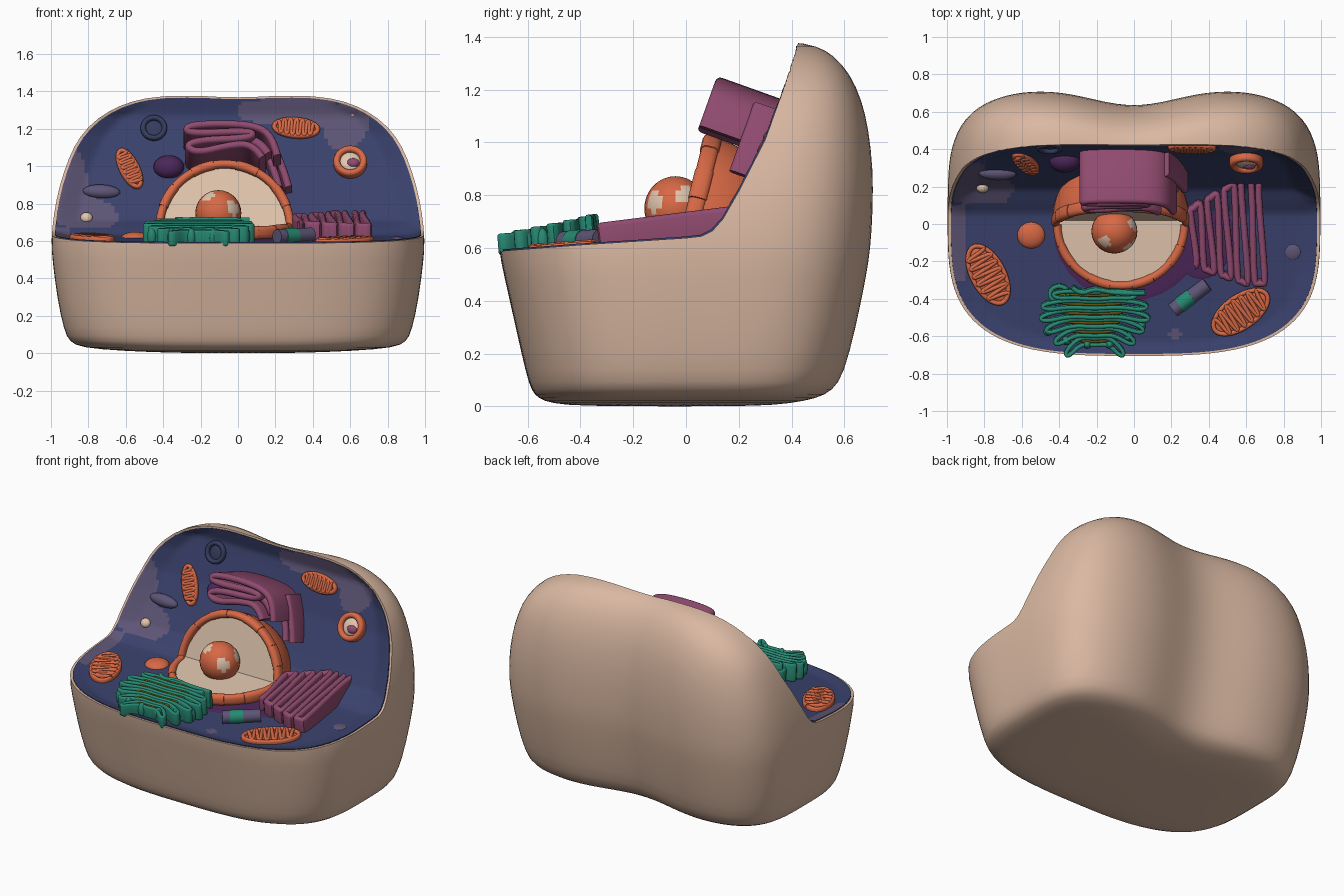
import bpy, bmesh, math, random
from mathutils import Matrix, Vector

if "Cube" in bpy.data.objects:
    bpy.data.objects.remove(bpy.data.objects["Cube"])
random.seed(4)

def material(name, *rgb):
    m = bpy.data.materials.new(name)
    m.use_nodes = True
    m.diffuse_color = (*rgb, 1)
    m.node_tree.nodes["Principled BSDF"].inputs["Base Color"].default_value = (*rgb, 1)
    return m

BEIGE, CREAM = material("beige_skin", .70, .48, .36), material("cream", .75, .56, .42)
NAVY, SLATE = material("navy", .042, .053, .15), material("slate", .035, .045, .11)
LAVENDER, PLUM = material("grey_lavender", .11, .09, .18), material("plum", .07, .02, .10)
ORANGE, MAUVE = material("orange", .68, .14, .06), material("mauve", .28, .07, .16)
GREEN, OLIVE = material("green", .02, .25, .17), material("olive", .16, .10, .005)

def add(name, mesh, *mats):
    if isinstance(mesh, bmesh.types.BMesh):
        bm, mesh = mesh, bpy.data.meshes.new(name)
        bm.to_mesh(mesh)
        bm.free()
    mesh.materials.clear()
    for m in mats:
        mesh.materials.append(m)
    ob = bpy.data.objects.new(name, mesh)
    bpy.context.collection.objects.link(ob)
    bpy.ops.object.select_all(action='DESELECT')
    ob.select_set(True)
    bpy.context.view_layer.objects.active = ob
    bpy.ops.object.shade_smooth_by_angle(angle=math.radians(45))
    return ob

def evaluated(ob):
    return bpy.data.meshes.new_from_object(ob.evaluated_get(bpy.context.evaluated_depsgraph_get()))

# Body shell: rings of (z, half width, middle y, front y, back y)
RINGS = [(0, .3, 0, -.40, .35), (.012, .62, 0, -.51, .44), (.03, .84, 0, -.56, .52), (.06, .90, 0, -.585, .58),
         (.12, .93, 0, -.605, .62), (.3, .968, 0, -.645, .665), (.5, .992, 0, -.69, .705),
         (.6, 1, 0, -.712, .72), (.75, .985, .05, -.71, .729), (.9, .955, .1, -.7, .73),
         (1.05, .905, .15, -.65, .715), (1.16, .85, .2, -.6, .69), (1.26, .755, .24, -.5, .65),
         (1.33, .63, .26, -.4, .595), (1.365, .51, .27, -.3, .545), (1.385, .36, .28, -.2, .46)]
# Cut profile (y, z) along the rim: low shelf in front, steep wall behind
CUT = [(-1, .575), (-.71, .588), (-.4, .612), (0, .638), (.06, .645), (.1, .665), (.14, .71),
       (.2, .815), (.3, 1.01), (.368, 1.2), (.425, 1.38), (.45, 1.5)]

def clamp(v):
    return max(0, min(1, v))

def recess(x, y, z):
    """How far wall and shelf are hollowed behind their rim."""
    for p, q in zip(RINGS, RINGS[1:]):
        if p[0] <= z <= q[0]:
            w = p[1] + (q[1] - p[1]) * (z - p[0]) / (q[0] - p[0])
            wall = clamp((w - .02 - abs(x)) / .12) * clamp((1.365 - z) / .1) * clamp((z - .645) / .06)
            inset = 1 - (abs(x / w) ** 3.2 + abs(y / .7) ** 3.2) ** .31
            return Vector((0, .055 * wall, -.02 * clamp((inset - .02) / .08) * clamp((.665 - z) / .02)))
    return Vector()

def frame(at, up):
    u, x = Vector(up).normalized(), Vector((1, 0, 0))
    return Matrix.Translation(at) @ Matrix((x, u, x.cross(u))).transposed().to_4x4()

def spot(x, y=None, z=None, turn=0, lift=0):
    """Frame lying on the cut surface; local z points out of it."""
    k, val = (0, y) if y is not None else (1, z)
    p, q = next((p, q) for p, q in zip(CUT, CUT[1:]) if p[k] <= val <= q[k])
    p, q = Vector((x, *p)), Vector((x, *q))
    at = p.lerp(q, (val - p[k + 1]) / (q[k + 1] - p[k + 1]))
    return frame(at + recess(*at), q - p) @ Matrix.Translation((0, 0, lift)) @ Matrix.Rotation(math.radians(turn), 4, 'Z')

def ball(name, mat, where, size, at=(0, 0, 0)):
    bm = bmesh.new()
    bmesh.ops.create_uvsphere(bm, u_segments=28, v_segments=16, radius=1)
    bm.transform(where @ Matrix.Translation(at) @ Matrix.Diagonal((*size, 1)))
    return add(name, bm, mat)

def rod(name, mat, where, r, length):
    bm = bmesh.new()
    bmesh.ops.create_cone(bm, cap_ends=True, segments=32, radius1=r, radius2=r, depth=length, matrix=where)
    return add(name, bm, mat)

def ribbon(name, mat, where, pts, height, r, lift=0, cyclic=False):
    """Rounded sheet that follows a path and stands up along local z."""
    cu = bpy.data.curves.new(name, 'CURVE')
    cu.dimensions, cu.twist_mode, cu.use_fill_caps = '3D', 'Z_UP', True
    cu.extrude, cu.bevel_depth, cu.bevel_resolution, cu.resolution_u = height, r, 2, 5
    sp = cu.splines.new('NURBS')
    sp.points.add(len(pts) - 1)
    for p, (x, y) in zip(sp.points, pts):
        p.co = (x, y, lift, 1)
    sp.use_cyclic_u, sp.use_endpoint_u, sp.order_u = cyclic, not cyclic, 3
    tmp = bpy.data.objects.new(name, cu)
    bpy.context.collection.objects.link(tmp)
    me = evaluated(tmp)
    bpy.data.objects.remove(tmp)
    me.transform(where)
    return add(name, me, mat)

def ellipse(a, b, start=0, end=360, n=16):
    angles = [math.radians(start + (end - start) * i / n) for i in range(n)]
    return [(a * math.cos(t), b * math.sin(t)) for t in angles]

def loft(rings):
    bm = bmesh.new()
    rows = [[bm.verts.new(p) for p in ring] for ring in rings]
    for lo, hi in zip(rows, rows[1:]):
        for i in range(len(lo)):
            bm.faces.new((lo[i - 1], lo[i], hi[i], hi[i - 1]))
    bm.faces.new(rows[0])
    bm.faces.new(rows[-1])
    bmesh.ops.recalc_face_normals(bm, faces=bm.faces)
    return bm

def body_ring(z, a, mid, front, back):
    for i in range(72):
        t = math.tau * (i + .5) / 72
        c, s = math.cos(t), math.sin(t)
        n, h = (4.2, back - mid) if s > 0 else (3.2, mid - front)
        r = (abs(c) ** n + abs(s) ** n) ** (-1 / n)
        dent = .095 * math.exp(-(a * c * r / .33) ** 2) * max(0, s * r)
        yield Vector((a * c * r, mid + h * s * r - dent, z))

def cut_body(name, mats, scale, lift, gap):
    line = []
    for p, q in zip(CUT, CUT[1:]):
        p, q = Vector((0, *p)), Vector((0, *q))
        k = max(1, round((q - p).length / .02))
        line += [p.lerp(q, i / k) for i in range(k)]
    line += [Vector((0, .45, 1.5)), Vector((0, .45, 1.8)), Vector((0, -1, 1.8))]
    slices = [[p + Vector((x / 50, 0, 0)) for p in line] for x in range(-60, 61)]
    tool = add("cutter", loft([[p + recess(*p) + gap for p in row] for row in slices]), NAVY)
    tool.hide_render = True
    raw = add("raw", loft([[p * scale + Vector((0, 0, lift)) for p in body_ring(*r)] for r in RINGS]), *mats)
    raw.modifiers.new("smooth", 'SUBSURF').levels = 1
    mod = raw.modifiers.new("cut", 'BOOLEAN')
    mod.operation, mod.object, mod.solver = 'DIFFERENCE', tool, 'EXACT'
    me = evaluated(raw)
    for ob in (raw, tool):
        bpy.data.objects.remove(ob)
    return add(name, me, *mats)

cut_body("outer_skin", [BEIGE], 1, 0, Vector())
filling = cut_body("cell_filling", [NAVY, LAVENDER], .984, .012, Vector((0, -.005, .006)))
# Pale patches on the wall: (x, z, half width, half height)
PATCHES = [(.3, 1.3, .28, .09), (.58, 1.22, .12, .13), (-.9, .93, .09, .2), (-.82, .74, .18, .09)]
for f in filling.data.polygons:
    x, y, z = f.center
    wob = 1 + .2 * math.sin(17 * x + 11 * z)
    wall = y > .1 and any(((x - a) / w) ** 2 + ((z - b) / h) ** 2 < wob for a, b, w, h in PATCHES)
    f.material_index = int(wall or y <= .1 and (math.hypot(x - .22, y + .59) < .035 or x < -.9 and abs(y) < .3))

# Nucleus: cut dome behind, cream floor in front, chunky rim
facing, ground = frame((-.07, .015, .665), (0, .24, .97)), spot(-.07, y=0, lift=.02)
outward = facing.col[2].to_3d()
bm = bmesh.new()
bmesh.ops.create_uvsphere(bm, u_segments=40, v_segments=24, radius=.365, matrix=Matrix.Translation((-.07, .03, .66)))
bmesh.ops.bisect_plane(bm, geom=bm.verts[:] + bm.edges[:] + bm.faces[:], plane_co=facing.translation,
                       plane_no=outward, clear_outer=True)
bmesh.ops.edgeloop_fill(bm, edges=[e for e in bm.edges if e.is_boundary])
bmesh.ops.recalc_face_normals(bm, faces=bm.faces)
for f in add("nucleus_dome", bm, ORANGE, CREAM).data.polygons:
    f.material_index = int(f.normal.dot(outward) > .999 and f.area > .02)
ball("nucleus_shadow", PLUM, spot(-.03, y=-.03), (.41, .39, .012), (0, 0, .004))
rod("nucleus_floor", CREAM, ground @ Matrix.Translation((0, 0, .01)), .335, .06)
for a in range(0, 180, 20):
    thick = .022 + .003 * (a % 40 > 0)
    ribbon("dome_rim", ORANGE, facing, ellipse(.35, .355, a, a + 25, 5), .012, thick)
    ribbon("floor_rim", ORANGE, ground, ellipse(.34, .327, a + 180, a + 205, 5), .012, thick, .025)
# Nucleolus with pale spots chosen by direction
core = ball("nucleolus", ORANGE, Matrix.Translation((-.105, -.04, .75)), (.123, .118, .122))
core.data.materials.append(CREAM)
SPOTS = [Vector(d).normalized() for d in ((-.45, -.5, .7), (.6, -.7, .2), (.8, .3, .4))]
for f in core.data.polygons:
    f.material_index = int(any(f.normal.dot(d) > .95 for d in SPOTS))

# Folded mauve sheets behind the nucleus
back = spot(0, z=1.1)
FOLDS = [(.21, -.15), (.19, -.06), (.12, .015), (-.05, .035), (-.26, .025), (-.28, -.01), (-.2, -.022),
         (0, -.01), (.09, -.02), (.05, -.05), (-.2, -.06), (-.28, -.09), (-.22, -.135), (-.05, -.09),
         (.08, -.08), (.13, -.16)]
ribbon("back_folds", MAUVE, back, FOLDS, .16, .02, .125)
ribbon("back_folds_core", MAUVE, back, [(-.22, -.04), (0, -.03), (.12, -.05), (.16, -.12)], .13, .025, .1)
for dx in (0, .05):
    ribbon("back_folds_tail", MAUVE, back, [(.12 + dx, 0), (.19 + dx, -.14), (.22 + dx, -.27)], .07, .02, .05)
# Folded mauve sheets beside the nucleus
path = []
for i in range(9):
    x, top, low = .325 + .045 * i, .09 + .027 * min(i, 6), -.22 - .015 * min(i, 6)
    ends = [(x - .03, top), (x - .01, top), (x, low), (x + .02, low)]
    path += ends if i % 2 else ends[2:] + ends[:2]
ribbon("side_folds", MAUVE, spot(0, y=0, lift=.02) @ Matrix.Rotation(.06, 4, 'X'), path, .055, .018, .025)
ball("side_folds_base", PLUM, spot(.36, y=-.06), (.18, .24, .012), (0, 0, .004))

# Stacked green sacs with olive cores
stack = spot(-.21, y=-.47, lift=.015)
for i, w in enumerate((.23, .29, .3, .27, .22, .16)):
    y, h, d = .11 - .05 * i, .05 - .004 * i, .014 * i
    half = [(0, y), (w * .5, y + .012), (w, y - d), (w * .9, y - d - .03), (w * .45, y - .025), (0, y - .035)]
    ribbon("green_sac", GREEN, stack, half + [(-x, v) for x, v in half[-2:0:-1]], h, .011, h, True)
    ribbon("olive_core", OLIVE, stack, [(-w * .6, y - .005), (0, y - .018), (w * .5, y - .005)], h, .009, h - .004)
ribbon("green_ring", GREEN, spot(-.4, y=-.37, lift=.02), ellipse(.05, .042), .03, .012, .03, True)
rod("olive_ring_core", OLIVE, spot(-.4, y=-.37), .035, .11)
ribbon("green_wave", GREEN, stack, [(-.12, .14), (-.08, .1), (0, .135), (.12, .105), (.27, .11)], .05, .012, .055)
for x, y in ((-.25, -.1), (-.15, -.15), (-.04, -.17), (.08, -.17), (.18, -.13), (.25, -.07)):
    ball("green_bud", GREEN, stack, (.025, .025, .05), (x, y, .03))

# Bean-shaped orange bodies with inner folds
for where, a, b in ((spot(-.78, y=-.27, turn=-62), .18, .09), (spot(.57, y=-.47, turn=35), .18, .088),
                    (spot(-.58, z=.98, turn=-66), .125, .045), (spot(.31, z=1.2, turn=-5), .125, .05)):
    ball("bean_base", ORANGE, where, (a, b, .025))
    ribbon("bean_rim", ORANGE, where, ellipse(a * .95, b * .95), .008, .012, .012, True)
    folds = [(x, b * .85 * math.sqrt(1 - x * x) * (-1) ** i) for i, x in enumerate(k / 8 for k in range(-6, 7))]
    ribbon("bean_folds", ORANGE, where, [(a * x + e, y) for x, y in folds for e in (-.006, .006)], .008, .011, .018)

# Round bodies on the wall and shelf
pod, dish = spot(.6, z=1.01), spot(-.45, z=1.2)
ball("orange_button", ORANGE, spot(-.55, y=-.06), (.075, .072, .035))
ball("orange_pod", ORANGE, pod, (.085, .085, .04))
ribbon("pod_rim", ORANGE, pod, ellipse(.073, .073), .015, .018, .025, True)
ball("pod_center", CREAM, pod, (.055, .055, .02), (0, 0, .032))
ball("pod_seed", MAUVE, pod, (.034, .026, .02), (.015, -.012, .042))
ribbon("dark_ring", SLATE, dish, ellipse(.058, .058), .008, .014, .01, True)
ball("dark_dish", SLATE, dish, (.058, .058, .015))
ball("plum_ball", PLUM, spot(-.37, z=.99), (.082, .065, .06), (0, 0, .01))
ball("grey_capsule", LAVENDER, spot(-.73, z=.86, turn=-3), (.1, .038, .035), (0, 0, .01))
ball("cream_bead", CREAM, spot(-.81, z=.72), (.032, .03, .025), (0, 0, .01))
ball("grey_bead", LAVENDER, spot(.85, y=-.15), (.045, .045, .015))
# Short rod with a green band
barrel = spot(.3, y=-.39, turn=37, lift=.035) @ Matrix.Rotation(math.pi / 2, 4, 'Y')
rod("barrel", LAVENDER, barrel, .04, .23)
rod("barrel_band", GREEN, barrel @ Matrix.Translation((0, 0, -.03)), .043, .08)
# Scattered dark specks
for i in range(36):
    x = random.uniform(-.75, .75)
    where = spot(x, z=random.uniform(.75, 1.3)) if i % 3 else spot(x, y=random.uniform(-.6, .05))
    ball("speck", SLATE, where, (.008, .008, .006))
